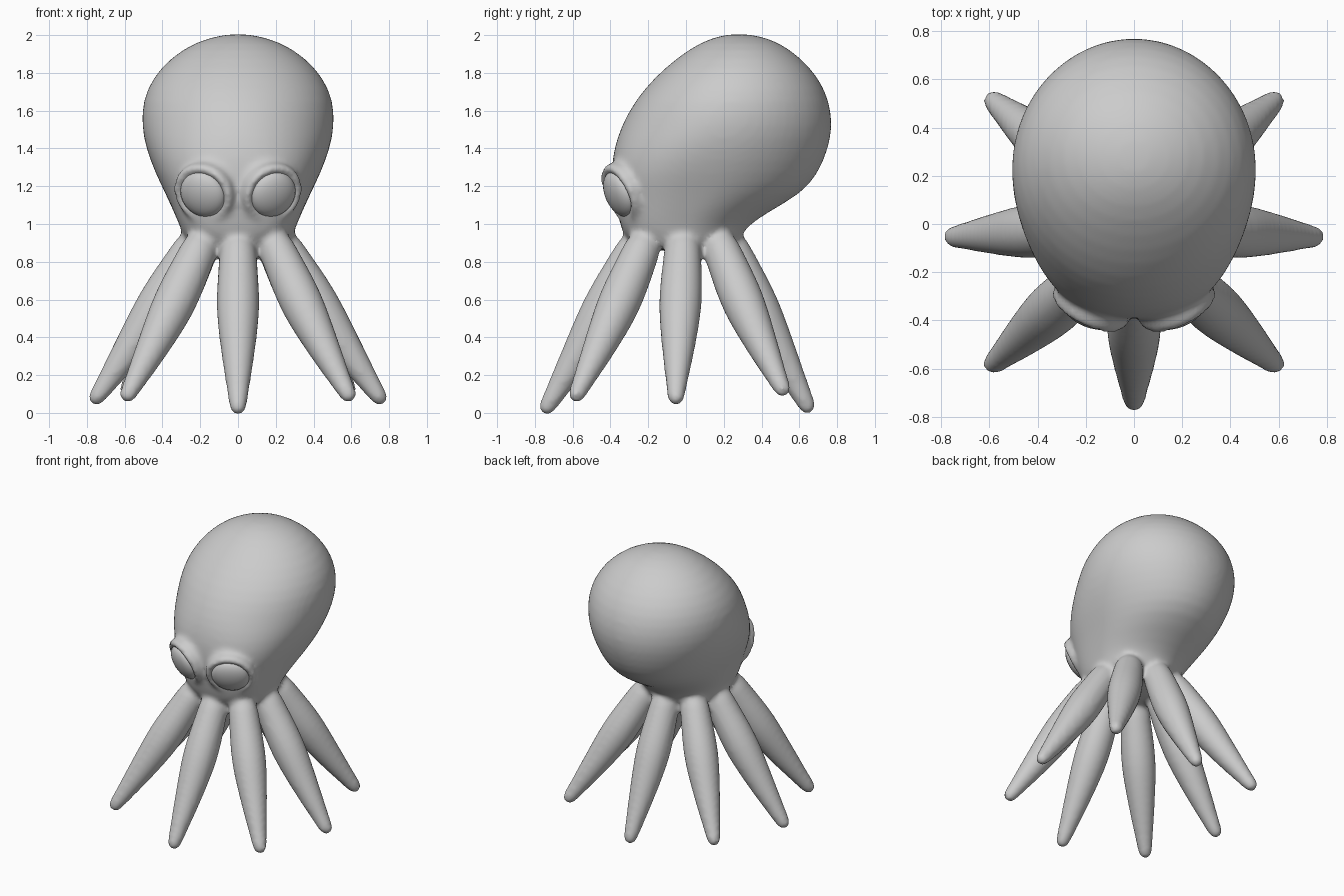
import bpy, bmesh, math
from mathutils import Vector, Matrix

if "Cube" in bpy.data.objects:
    bpy.data.objects.remove(bpy.data.objects["Cube"])

skin = bpy.data.materials.new("soft_grey")
skin.diffuse_color = (0.6, 0.6, 0.6, 1)
skin.use_nodes = True
skin.node_tree.nodes["Principled BSDF"].inputs["Base Color"].default_value = skin.diffuse_color


def loft(bm, rings, start, end):
    """Skin a list of point rings and close both ends with a fan."""
    loops = [[bm.verts.new(p) for p in r] for r in rings]
    n = len(loops[0])
    for a, b in zip(loops, loops[1:]):
        for i in range(n):
            j = (i + 1) % n
            bm.faces.new((a[i], a[j], b[j], b[i]))
    for loop, tip in ((loops[0], start), (loops[-1], end)):
        v = bm.verts.new(tip)
        for i in range(n):
            bm.faces.new((loop[i], loop[(i + 1) % n], v))


def ellipse(centre, u, v, n):
    return [centre + u * math.cos(2 * math.pi * i / n) + v * math.sin(2 * math.pi * i / n)
            for i in range(n)]


def head_ring(z, f, b, w, n=32):
    """Horizontal slice, squarer on the face side low down."""
    pts = []
    power = 2 + .7 * max(0, min(1, (1.5 - z) / .3)) * max(0, min(1, (z - .85) / .1))
    for i in range(n):
        c, s = math.cos(2 * math.pi * i / n), math.sin(2 * math.pi * i / n)
        e = 2 / power if s < 0 else 1
        pts.append(Vector((math.copysign(abs(c) ** e, c) * w,
                           (f + b) / 2 + math.copysign(abs(s) ** e, s) * (b - f) / 2, z)))
    return pts


def arm(bm, root, tip):
    """Tapered tentacle, fattest about a third of the way down."""
    root, tip = Vector(root), Vector(tip)
    d = (tip - root).normalized()
    u = d.cross(Vector((0, 0, 1))).normalized()
    v = d.cross(u)
    prof = [(0, .10), (.12, .106), (.25, .117), (.38, .12), (.5, .109), (.62, .094),
            (.75, .077), (.87, .059), (.95, .05), (.99, .04)]
    rings = []
    for t, r in prof:
        c = root.lerp(tip, t) - Vector((0, 0, .02 * math.sin(math.pi * t)))
        rings.append(ellipse(c, u * r, v * r, 12))
    loft(bm, rings, root - d * .03, tip + d * .01)


def eye_frame(s):
    """Matrix whose local z points out of the eye."""
    normal = Vector((s * .40, -.84, -.38))
    rot = normal.to_track_quat('Z', 'Y').to_matrix().to_4x4()
    return Matrix.Translation((s * .185, -.352, 1.158)) @ rot


def make_object(name, bm):
    bmesh.ops.recalc_face_normals(bm, faces=bm.faces)
    for f in bm.faces:
        f.smooth = True
    me = bpy.data.meshes.new(name)
    bm.to_mesh(me)
    bm.free()
    me.materials.append(skin)
    ob = bpy.data.objects.new(name, me)
    bpy.context.collection.objects.link(ob)
    return ob


# Head: height, front y, back y, half width
bm = bmesh.new()
head = [(.87, -.27, .25, .25), (.92, -.32, .29, .285), (.98, -.345, .315, .305),
        (1.06, -.365, .43, .34), (1.16, -.385, .615, .385), (1.27, -.40, .705, .44),
        (1.40, -.385, .757, .49), (1.52, -.345, .78, .513), (1.65, -.275, .762, .508),
        (1.77, -.175, .708, .457), (1.88, -.05, .61, .36), (1.965, .08, .49, .225),
        (2.0, .19, .37, .09)]
loft(bm, [head_ring(*h) for h in head], (0, -.01, .85), (0, .28, 2.006))

# Eight arms
arm(bm, (0, -.25, .91), (0, -.755, -.002))
arm(bm, (0, .215, .92), (0, .66, .003))
for s in (-1, 1):
    arm(bm, (s * .18, -.21, .92), (s * .60, -.595, .065))
    arm(bm, (s * .215, -.015, .92), (s * .77, -.055, .05))
    arm(bm, (s * .175, .165, .92), (s * .60, .525, .095))

# Eye sockets: a broad mound with a low raised rim
for s in (-1, 1):
    m = eye_frame(s)
    bmesh.ops.create_uvsphere(bm, u_segments=20, v_segments=12, radius=1,
                              matrix=m @ Matrix.Translation((0, 0, -.10))
                              @ Matrix.Diagonal((.19, .19, .115, 1)))
    n, k = 24, 8
    grid = []
    for i in range(n):
        a = 2 * math.pi * i / n
        out = Vector((math.cos(a), math.sin(a), 0))
        ring = ellipse(out * .147 + Vector((0, 0, -.015)), out * .028, Vector((0, 0, .04)), k)
        grid.append([bm.verts.new(m @ p) for p in ring])
    for i in range(n):
        a, b = grid[i], grid[(i + 1) % n]
        for j in range(k):
            bm.faces.new((a[j], a[(j + 1) % k], b[(j + 1) % k], b[j]))

# Fuse everything into one smooth skin
body = make_object("body", bm)
sub = body.modifiers.new("round", 'SUBSURF')
sub.levels = sub.render_levels = 1
rem = body.modifiers.new("fuse", 'REMESH')
rem.mode = 'VOXEL'
rem.voxel_size = .016
rem.use_smooth_shade = True
smo = body.modifiers.new("blend", 'SMOOTH')
smo.factor = .5
smo.iterations = 10

# Eyeballs
for s, side in ((-1, "left"), (1, "right")):
    bm = bmesh.new()
    bmesh.ops.create_uvsphere(bm, u_segments=24, v_segments=14, radius=1,
                              matrix=eye_frame(s) @ Matrix.Diagonal((.128, .128, .062, 1)))
    make_object("eye_" + side, bm)
